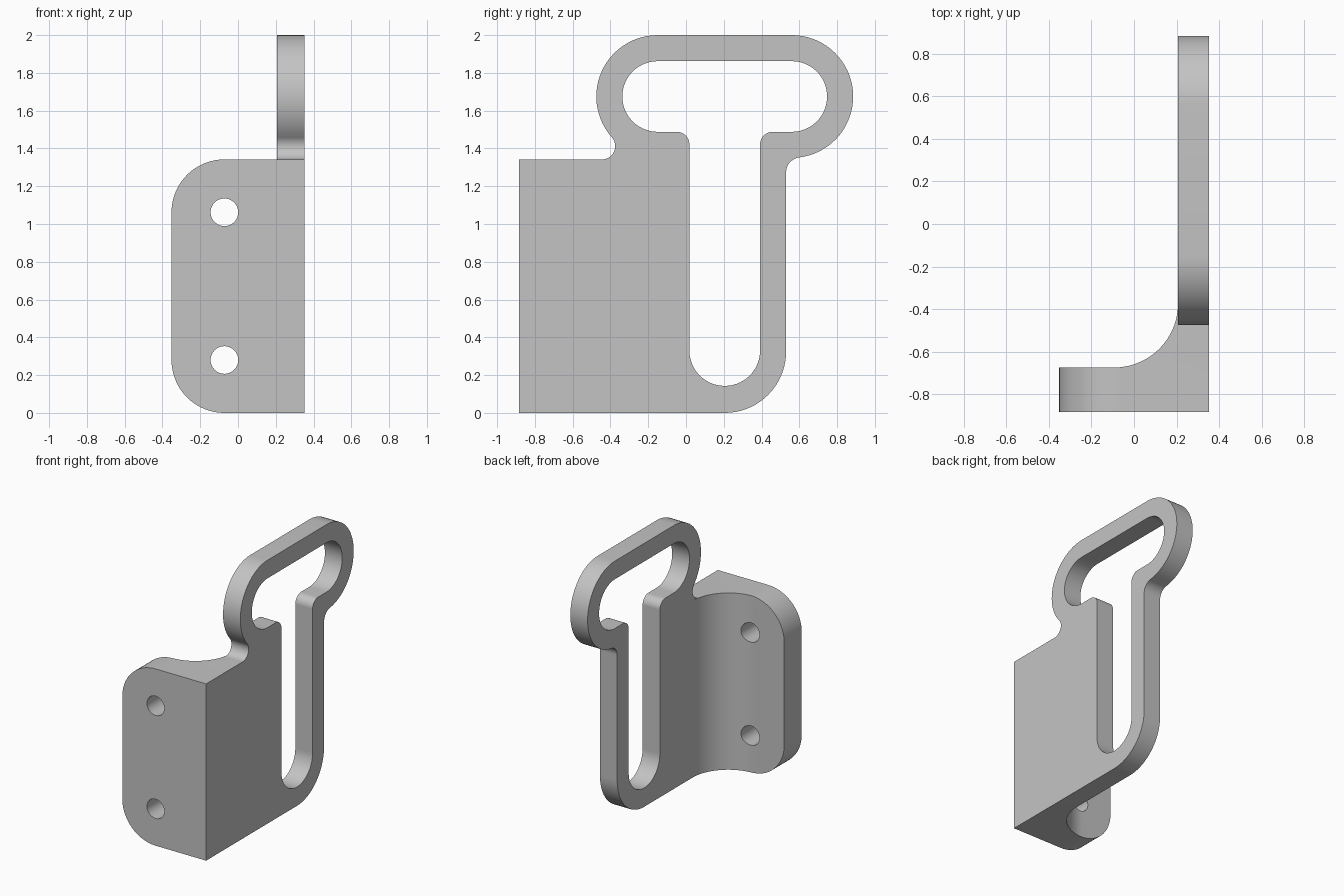
import bpy, bmesh
from math import sin, cos, radians
from mathutils import Vector

if "Cube" in bpy.data.objects:
    bpy.data.objects.remove(bpy.data.objects["Cube"])

grey = bpy.data.materials.new("light grey")
grey.use_nodes = True
grey.diffuse_color = (0.55, 0.55, 0.55, 1)
grey.node_tree.nodes["Principled BSDF"].inputs["Base Color"].default_value = (0.55, 0.55, 0.55, 1)


def arc(cx, cy, r, start, end):
    n = max(4, round(abs(end - start) / 5))
    angles = [radians(start + (end - start) * i / n) for i in range(n + 1)]
    return [(cx + r * cos(a), cy + r * sin(a)) for a in angles]


def prism(name, outline, axis, low, high):
    """Extrude a closed outline along the x, y or z axis."""
    place = {"x": lambda u, v, w: (w, u, v),
             "y": lambda u, v, w: (u, w, v),
             "z": lambda u, v, w: (u, v, w)}[axis]
    bm = bmesh.new()
    face = bm.faces.new([bm.verts.new(place(u, v, low)) for u, v in outline])
    result = bmesh.ops.extrude_face_region(bm, geom=[face])
    verts = [g for g in result["geom"] if isinstance(g, bmesh.types.BMVert)]
    bmesh.ops.translate(bm, verts=verts, vec=Vector(place(0, 0, high - low)))
    bmesh.ops.recalc_face_normals(bm, faces=bm.faces)
    mesh = bpy.data.meshes.new(name)
    bm.to_mesh(mesh)
    bm.free()
    mesh.materials.append(grey)
    obj = bpy.data.objects.new(name, mesh)
    bpy.context.collection.objects.link(obj)
    return obj


def combine(target, tool, operation):
    """Apply a boolean and discard the tool."""
    mod = target.modifiers.new("boolean", "BOOLEAN")
    mod.operation, mod.solver, mod.object = operation, "EXACT", tool
    bpy.context.view_layer.objects.active = target
    bpy.ops.object.modifier_apply(modifier=mod.name)
    bpy.data.objects.remove(tool)


SIDE, DEPTH, INNER, SHELF = 0.352, 0.885, 0.207, 1.342
LOOP_FRONT, LOOP_BACK, LOOP_Z = -0.15, 0.56, 1.675

# Upright plate with its loop-shaped top
plate_outline = (
    [(-DEPTH, 0)]
    + arc(0.205, 0.325, 0.325, -90, 0)
    + arc(0.61, 1.273, 0.08, 180, 97.1)
    + arc(LOOP_BACK, LOOP_Z, 0.325, -82.9, 90)
    + arc(LOOP_FRONT, LOOP_Z, 0.325, 90, 221.7)
    + arc(-0.445, SHELF + 0.07, 0.07, 41.7, -90)
    + [(-DEPTH, SHELF)])
bracket = prism("hook_bracket", plate_outline, "x", INNER, SIDE)

# T-shaped slot through the plate
slot_outline = (
    arc(0.205, 0.33, 0.187, 180, 360)
    + arc(0.459, 1.421, 0.067, 180, 90)
    + arc(LOOP_BACK, LOOP_Z, 0.187, -90, 90)
    + arc(LOOP_FRONT, LOOP_Z, 0.187, 90, 270)
    + arc(-0.049, 1.421, 0.067, 90, 0))
combine(bracket, prism("slot_cutter", slot_outline, "x", 0, 1), "DIFFERENCE")

# Mounting flange with a concave inner fillet
flange_outline = (
    [(-SIDE, -DEPTH), (0.28, -DEPTH), (0.28, -0.375)]
    + arc(INNER - 0.3, -0.375, 0.3, 0, -90)
    + [(-SIDE, -0.675)])
flange = prism("flange", flange_outline, "z", -0.2, 1.6)

# Rounded outer corners of the flange
corner = 0.28
front_outline = (
    [(1, 0), (1, SHELF)]
    + arc(-SIDE + corner, SHELF - corner, corner, 90, 180)
    + arc(-SIDE + corner, corner, corner, 180, 270))
combine(flange, prism("corner_cutter", front_outline, "y", -2, 2), "INTERSECT")

# Two screw holes, concentric with the corners
for z in (corner, SHELF - corner):
    hole = arc(-SIDE + corner, z, 0.073, 0, 360)[:-1]
    combine(flange, prism("hole_cutter", hole, "y", -2, 2), "DIFFERENCE")

combine(bracket, flange, "UNION")

# Merge coplanar faces, then smooth the rounded edges
bm = bmesh.new()
bm.from_mesh(bracket.data)
bmesh.ops.remove_doubles(bm, verts=bm.verts, dist=0.0002)
bmesh.ops.dissolve_limit(bm, angle_limit=radians(0.5), verts=bm.verts, edges=bm.edges)
bm.to_mesh(bracket.data)
bm.free()
bpy.ops.object.select_all(action="DESELECT")
bracket.select_set(True)
bpy.context.view_layer.objects.active = bracket
bpy.ops.object.shade_smooth_by_angle(angle=radians(30))
